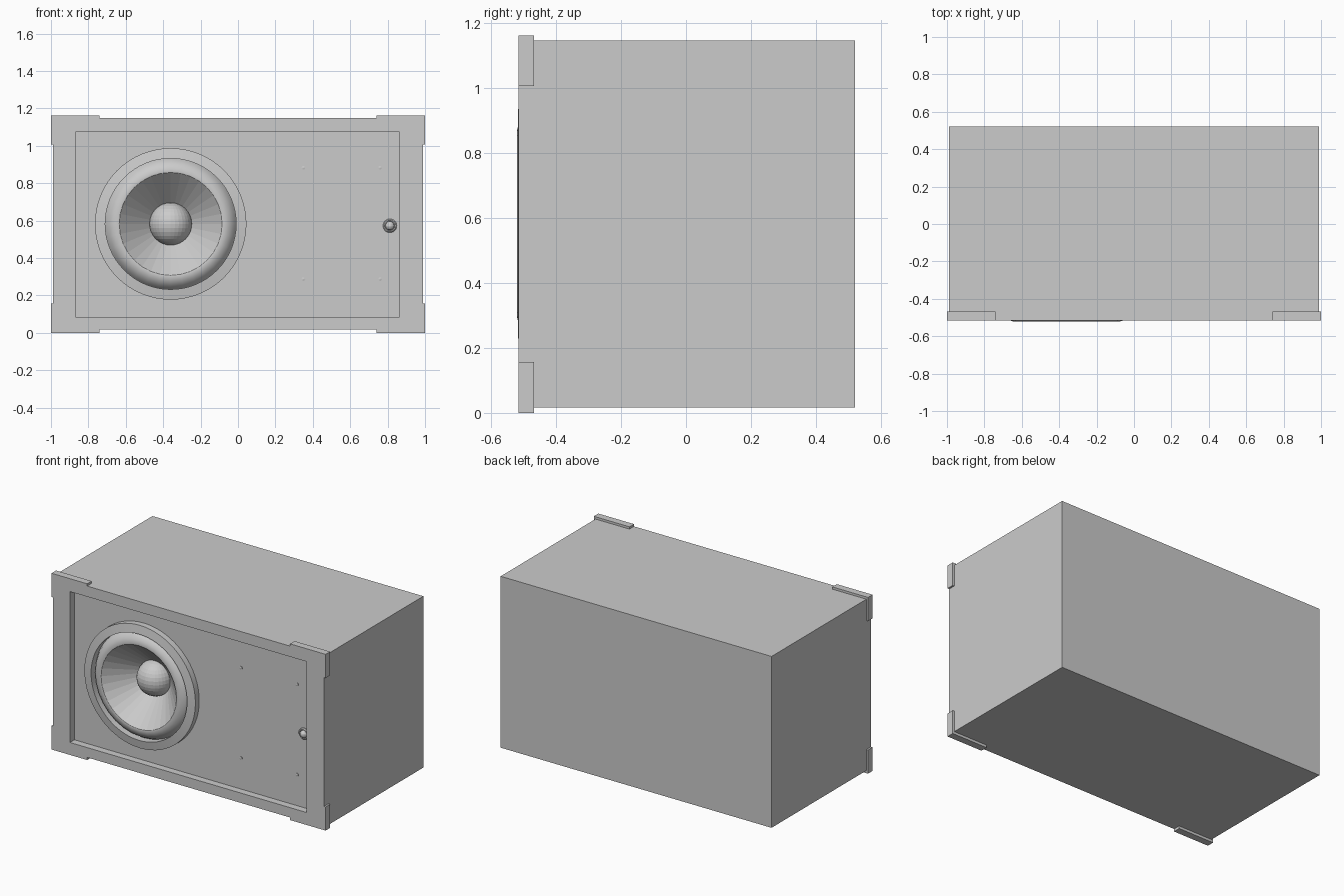
import bpy, bmesh, math
from mathutils import Matrix

if "Cube" in bpy.data.objects:
    bpy.data.objects.remove(bpy.data.objects["Cube"])

grey = bpy.data.materials.new("light_grey")
grey.diffuse_color = (0.6, 0.6, 0.6, 1)
grey.use_nodes = True
grey.node_tree.nodes["Principled BSDF"].inputs["Base Color"].default_value = grey.diffuse_color

FRONT, PANEL, BACK = -0.515, -0.468, 0.52
CX, CZ = -0.36, 0.585          # driver axis


def finish(name, bm, smooth=False):
    bmesh.ops.recalc_face_normals(bm, faces=bm.faces)
    me = bpy.data.meshes.new(name)
    bm.to_mesh(me)
    bm.free()
    me.materials.append(grey)
    ob = bpy.data.objects.new(name, me)
    bpy.context.collection.objects.link(ob)
    if smooth:
        bpy.ops.object.select_all(action='DESELECT')
        ob.select_set(True)
        bpy.context.view_layer.objects.active = ob
        bpy.ops.object.shade_smooth_by_angle(angle=math.radians(30))
    return ob


def box(name, x0, x1, y0, y1, z0, z1):
    bm = bmesh.new()
    m = Matrix.Translation(((x0 + x1) / 2, (y0 + y1) / 2, (z0 + z1) / 2))
    m = m @ Matrix.Diagonal((x1 - x0, y1 - y0, z1 - z0, 1))
    bmesh.ops.create_cube(bm, size=1, matrix=m)
    return finish(name, bm)


def lathe(name, x, z, profile, steps=32, smooth=False):
    """Spin (radius, y) points around an axis running along y."""
    bm = bmesh.new()
    vs = [bm.verts.new((x + r, y, z)) for r, y in profile]
    es = [bm.edges.new(p) for p in zip(vs, vs[1:])]
    bmesh.ops.spin(bm, geom=vs + es, cent=(x, 0, z), axis=(0, 1, 0),
                   angle=math.tau, steps=steps)
    bmesh.ops.remove_doubles(bm, verts=bm.verts, dist=1e-5)
    return finish(name, bm, smooth)


def ball(name, x, y, z, r, u, v):
    bm = bmesh.new()
    bmesh.ops.create_uvsphere(bm, u_segments=u, v_segments=v, radius=r,
                              matrix=Matrix.Translation((x, y, z)))
    return finish(name, bm)


# Cabinet with recessed front panel and a pocket for the driver
cabinet = box("cabinet", -0.988, 0.988, FRONT, BACK, 0.02, 1.15)
recess = box("recess_cutter", -0.865, 0.862, -0.6, PANEL, 0.085, 1.08)
pocket = lathe("driver_cutter", CX, CZ,
               [(0, -0.55), (0.355, -0.55), (0.355, -0.28), (0, -0.28)], 48)
for cutter in (recess, pocket):
    mod = cabinet.modifiers.new(cutter.name, 'BOOLEAN')
    mod.operation = 'DIFFERENCE'
    mod.solver = 'EXACT'
    mod.object = cutter
    bpy.context.view_layer.objects.active = cabinet
    bpy.ops.object.modifier_apply(modifier=mod.name)
    bpy.data.objects.remove(cutter)

# Corner protectors: one strip along the edge and one down the side
for side, sx in (("left", -1), ("right", 1)):
    for level, edge, sz in (("bottom", 0.003, 1), ("top", 1.165, -1)):
        xs = sorted((sx * 0.74, sx))
        zs = sorted((edge, edge + sz * 0.017))
        box(f"{level}_{side}_corner_strip", *xs, FRONT, PANEL, *zs)
        xs = sorted((sx * 0.988, sx))
        zs = sorted((edge + sz * 0.017, edge + sz * 0.156))
        box(f"{level}_{side}_corner_side", *xs, FRONT, PANEL, *zs)

# Driver: mounting ring, rolled surround, cone and centre dome
lathe("driver_ring", CX, CZ, [(0.405, PANEL), (0.405, -0.508), (0.35, -0.517),
                              (0.35, PANEL + 0.01)], 64, True)
lathe("surround", CX, CZ, [(0.356, -0.462), (0.347, -0.475), (0.335, -0.495),
                           (0.31, -0.514), (0.285, -0.521), (0.275, -0.519)],
      32, True)
lathe("cone", CX, CZ, [(0.275, -0.519), (0.095, -0.335), (0, -0.335)], 32)
ball("centre_dome", CX, -0.345, CZ, 0.114, 32, 16)

# Jack socket on the right of the panel
lathe("jack_ring", 0.812, 0.575, [(0.037, PANEL), (0.037, -0.475), (0.032, -0.48),
                                  (0.026, -0.48), (0.026, PANEL)], 24)
ball("jack_tip", 0.812, -0.475, 0.575, 0.024, 16, 8)

# Small grille pegs
for i, (x, z) in enumerate(((0.35, 0.29), (0.76, 0.29), (0.35, 0.885), (0.76, 0.885))):
    lathe(f"grille_peg_{i + 1}", x, z,
          [(0.01, PANEL), (0.01, -0.473), (0, -0.475)], 12)

# Stand exactly on z = 0 and centre front to back
for ob in bpy.context.collection.objects:
    ob.location.z -= 0.003
